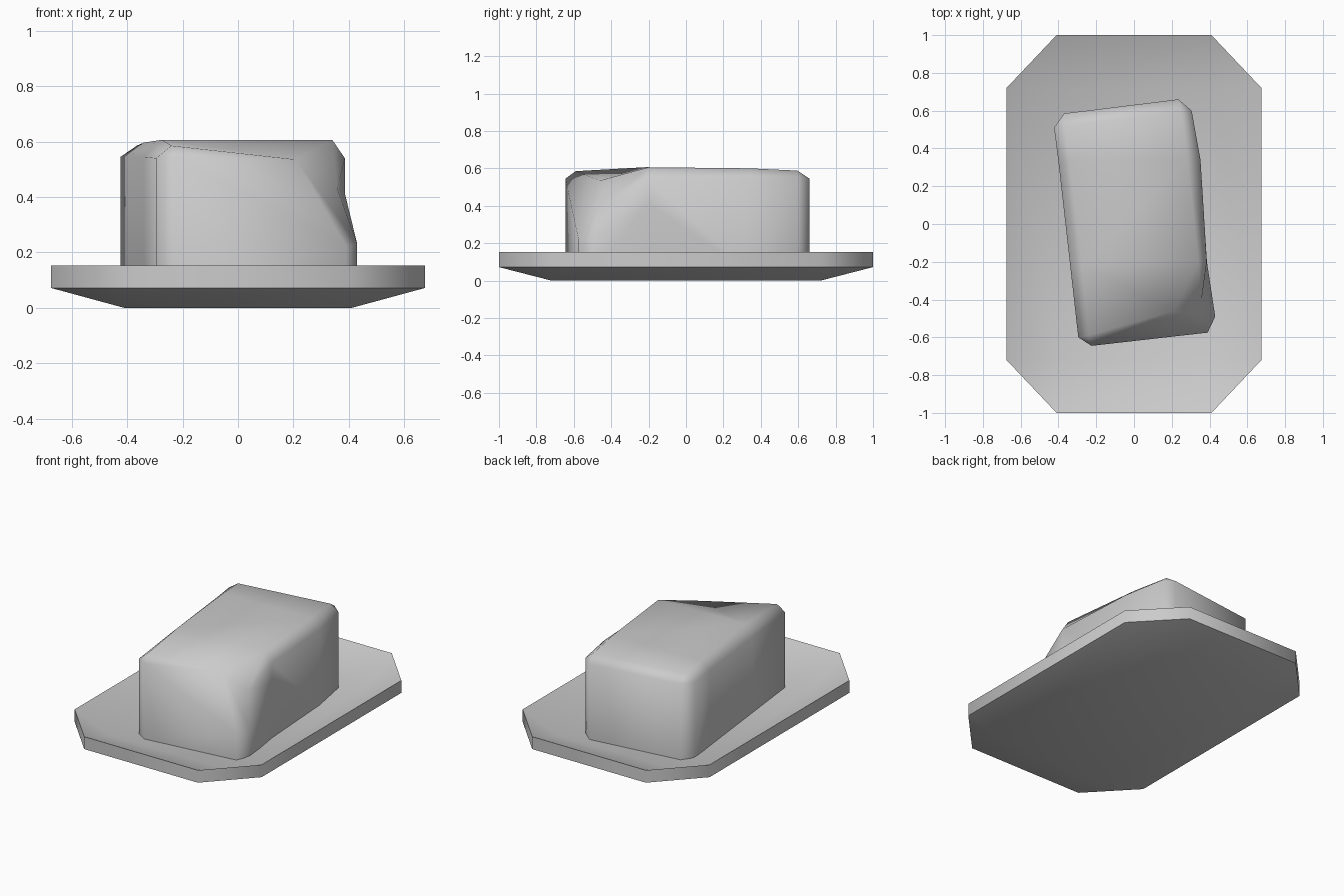
import bpy, bmesh, math

if "Cube" in bpy.data.objects:
    bpy.data.objects.remove(bpy.data.objects["Cube"])


def make_object(name, bm, angle):
    bmesh.ops.recalc_face_normals(bm, faces=bm.faces)
    mesh = bpy.data.meshes.new(name)
    bm.to_mesh(mesh)
    bm.free()
    obj = bpy.data.objects.new(name, mesh)
    bpy.context.collection.objects.link(obj)
    bpy.ops.object.select_all(action='DESELECT')
    obj.select_set(True)
    bpy.context.view_layer.objects.active = obj
    bpy.ops.object.shade_smooth_by_angle(angle=math.radians(angle))
    return obj


def ring(bm, pts):
    return [bm.verts.new(p) for p in pts]


def bridge(bm, a, b):
    n = len(a)
    for i in range(n):
        j = (i + 1) % n
        bm.faces.new((a[i], a[j], b[j], b[i]))


# Plate: octagonal rim, shallow dished inside, tapering to a smaller foot
X, Y, IX, IY = 0.675, 1.0, 0.41, 0.72
FLOOR = 0.052
outline = [(IX, -Y), (X, -IY), (X, IY), (IX, Y),
           (-IX, Y), (-X, IY), (-X, -IY), (-IX, -Y)]
inner = [(math.copysign(IX, x), math.copysign(IY, y)) for x, y in outline]
bm = bmesh.new()
levels = [ring(bm, [(x, y, z) for x, y in shape]) for shape, z in
          ((inner, 0), (outline, 0.072), (outline, 0.153), (inner, FLOOR))]
for a, b in zip(levels, levels[1:]):
    bridge(bm, a, b)
bm.faces.new(levels[0][::-1])
bm.faces.new(levels[-1])
bmesh.ops.remove_doubles(bm, verts=bm.verts, dist=0.001)
make_object("plate", bm, 50)

# Butter block: slightly turned, soft edges, one front corner cut away
# columns run anticlockwise: x, y, height of wall
walls = [(-0.295, -0.60, 0.54), (-0.225, -0.645, 0.545),
         (0.39, -0.575, 0.22), (0.43, -0.49, 0.23),
         (0.385, -0.20, 0.54), (0.352, 0.34, 0.545),
         (0.305, 0.60, 0.545), (0.235, 0.66, 0.545),
         (-0.37, 0.585, 0.545), (-0.423, 0.51, 0.545),
         (-0.40, 0.33, 0.545), (-0.34, -0.20, 0.545)]
bm = bmesh.new()
base = ring(bm, [(x, y, FLOOR - 0.004) for x, y, z in walls])
wall = ring(bm, walls)
hip, scoop = ring(bm, [(0.386, -0.20, 0.41), (0.358, -0.40, 0.43)])
bm.faces.new(base[::-1])
fl, cut, r1, r2, br, bl, l2, l1 = ring(bm, [
    (-0.24, -0.59, 0.585), (0.21, -0.46, 0.535),
    (0.34, -0.20, 0.606), (0.285, 0.34, 0.600),
    (0.25, 0.595, 0.588), (-0.365, 0.52, 0.585),
    (-0.34, 0.33, 0.596), (-0.275, -0.22, 0.606)])
# upper point above each wall column; shared points close the corners
upper = [fl, fl, cut, cut, r1, r2, br, br, bl, bl, l2, l1]
for i in range(12):
    j = (i + 1) % 12
    p, q, a, b, c, d = base[i], base[j], wall[i], wall[j], upper[j], upper[i]
    if i == 3:  # scooped side beside the cut corner
        for f in [(p, q, hip, a), (a, hip, scoop), (hip, b, scoop),
                  (a, scoop, d), (scoop, b, c), (scoop, c, d)]:
            bm.faces.new(f)
        continue
    bm.faces.new((p, q, b, a, hip) if i == 4 else (p, q, b, a))
    bm.faces.new((a, b, c) if c is d else (a, b, c, d))
# top surface
for f in [(fl, cut, l1), (cut, r1, l1), (l1, r1, r2, l2), (l2, r2, br, bl)]:
    bm.faces.new(f)
make_object("butter_block", bm, 62)
